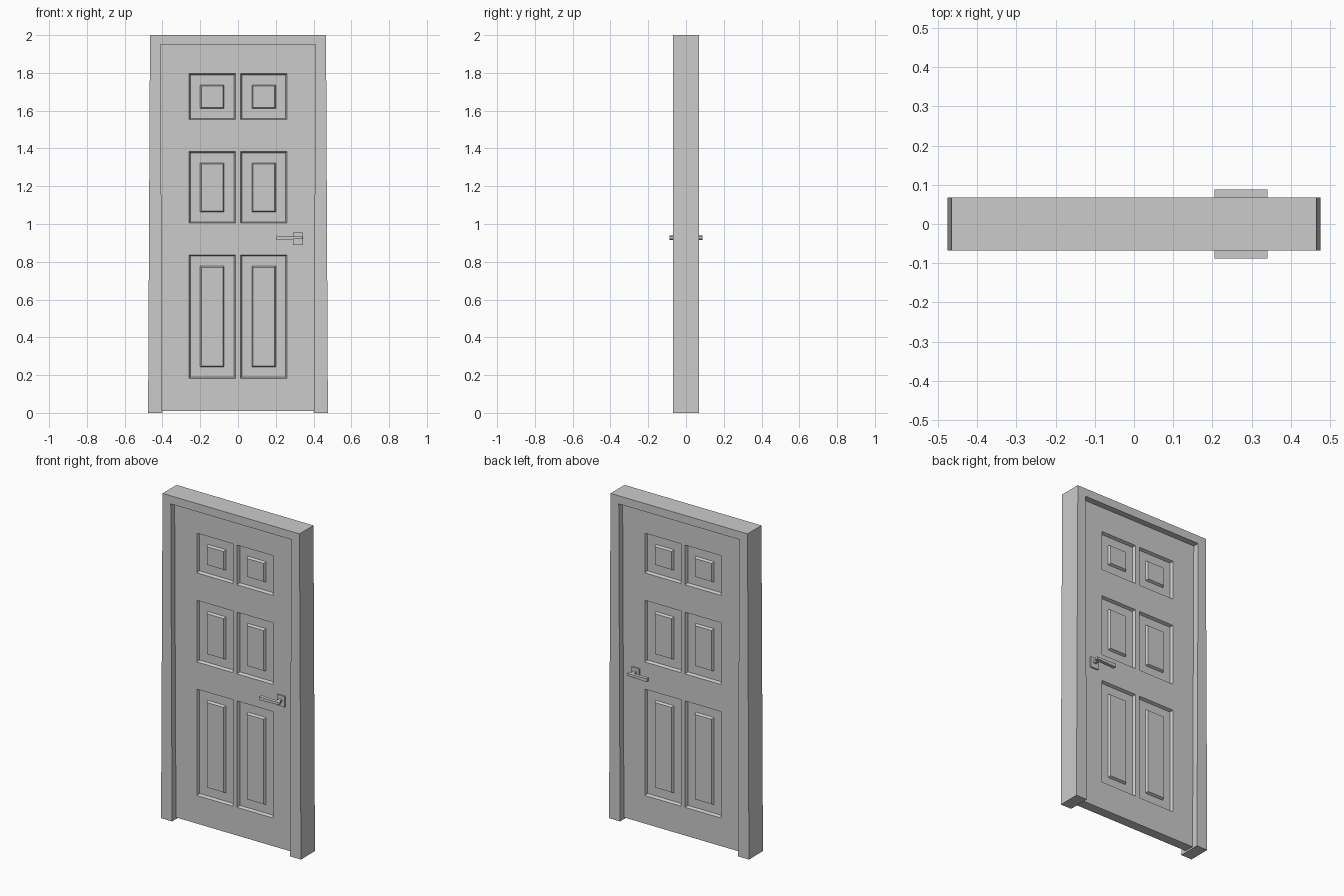
import bpy, bmesh

if "Cube" in bpy.data.objects:
    bpy.data.objects.remove(bpy.data.objects["Cube"])


def finish(name, bm, mirror=False):
    """Turn a bmesh into an object, optionally mirrored front to back."""
    bmesh.ops.recalc_face_normals(bm, faces=bm.faces[:])
    mesh = bpy.data.meshes.new(name)
    bm.to_mesh(mesh)
    bm.free()
    ob = bpy.data.objects.new(name, mesh)
    bpy.context.collection.objects.link(ob)
    if mirror:
        m = ob.modifiers.new("front_and_back", 'MIRROR')
        m.use_axis = (False, True, False)
    return ob


def prism(bm, outline, y0, y1):
    """Extrude an x-z outline along y."""
    face = bm.faces.new([bm.verts.new((x, y0, z)) for x, z in outline])
    new = bmesh.ops.extrude_face_region(bm, geom=[face])["geom"]
    verts = [v for v in new if isinstance(v, bmesh.types.BMVert)]
    bmesh.ops.translate(bm, verts=verts, vec=(0, y1 - y0, 0))


def rect(x0, x1, z0, z1):
    return [(x0, z0), (x1, z0), (x1, z1), (x0, z1)]


# Door frame: two slightly tapered jambs and a head
half = [(0.476, 0), (0.466, 2), (0.41, 1.95), (0.401, 0)]
outer_r, top_r, in_top_r, inner_r = half
outer_l, top_l, in_top_l, inner_l = [(-x, z) for x, z in half]
bm = bmesh.new()
prism(bm, [outer_r, top_r, top_l, outer_l, inner_l, in_top_l, in_top_r, inner_r],
      -0.068, 0.068)
finish("door_frame", bm)

# Door leaf: a grid whose six panel cells are sunk and given raised fields
FACE_Y = -0.03
xs = [-0.412, -0.259, -0.014, 0.014, 0.259, 0.412]
zs = [0.01, 0.183, 0.837, 1.004, 1.383, 1.552, 1.796, 1.955]
bm = bmesh.new()
grid = [[bm.verts.new((x, FACE_Y, z)) for z in zs] for x in xs]
panels = []
for i in range(len(xs) - 1):
    for j in range(len(zs) - 1):
        f = bm.faces.new((grid[i][j], grid[i + 1][j],
                          grid[i + 1][j + 1], grid[i][j + 1]))
        if i in (1, 3) and j in (1, 3, 5):
            panels.append(f)
bm.normal_update()
rim = [e for e in bm.edges if e.is_boundary]
for thickness, depth in ((0.007, -0.018), (0.052, 0), (0.007, 0.015)):
    bmesh.ops.inset_individual(bm, faces=panels, thickness=thickness,
                               depth=depth, use_even_offset=True)
    bm.normal_update()
new = bmesh.ops.extrude_edge_only(bm, edges=rim)["geom"]
for v in new:
    if isinstance(v, bmesh.types.BMVert):
        v.co.y = 0
# Front and back halves meet on the centre plane
finish("door_leaf", bm, mirror=True)

# Handles: square plate, stem and tapered lever on both sides
bm = bmesh.new()
prism(bm, rect(0.291, 0.345, 0.89, 0.955), -0.039, FACE_Y)
finish("handle_plate", bm, mirror=True)
bm = bmesh.new()
prism(bm, rect(0.309, 0.328, 0.92, 0.934), -0.07, -0.035)
finish("handle_stem", bm, mirror=True)
bm = bmesh.new()
prism(bm, [(0.205, 0.916), (0.26, 0.918), (0.341, 0.921),
           (0.341, 0.935), (0.26, 0.935), (0.205, 0.938)], -0.088, -0.067)
finish("handle_lever", bm, mirror=True)
